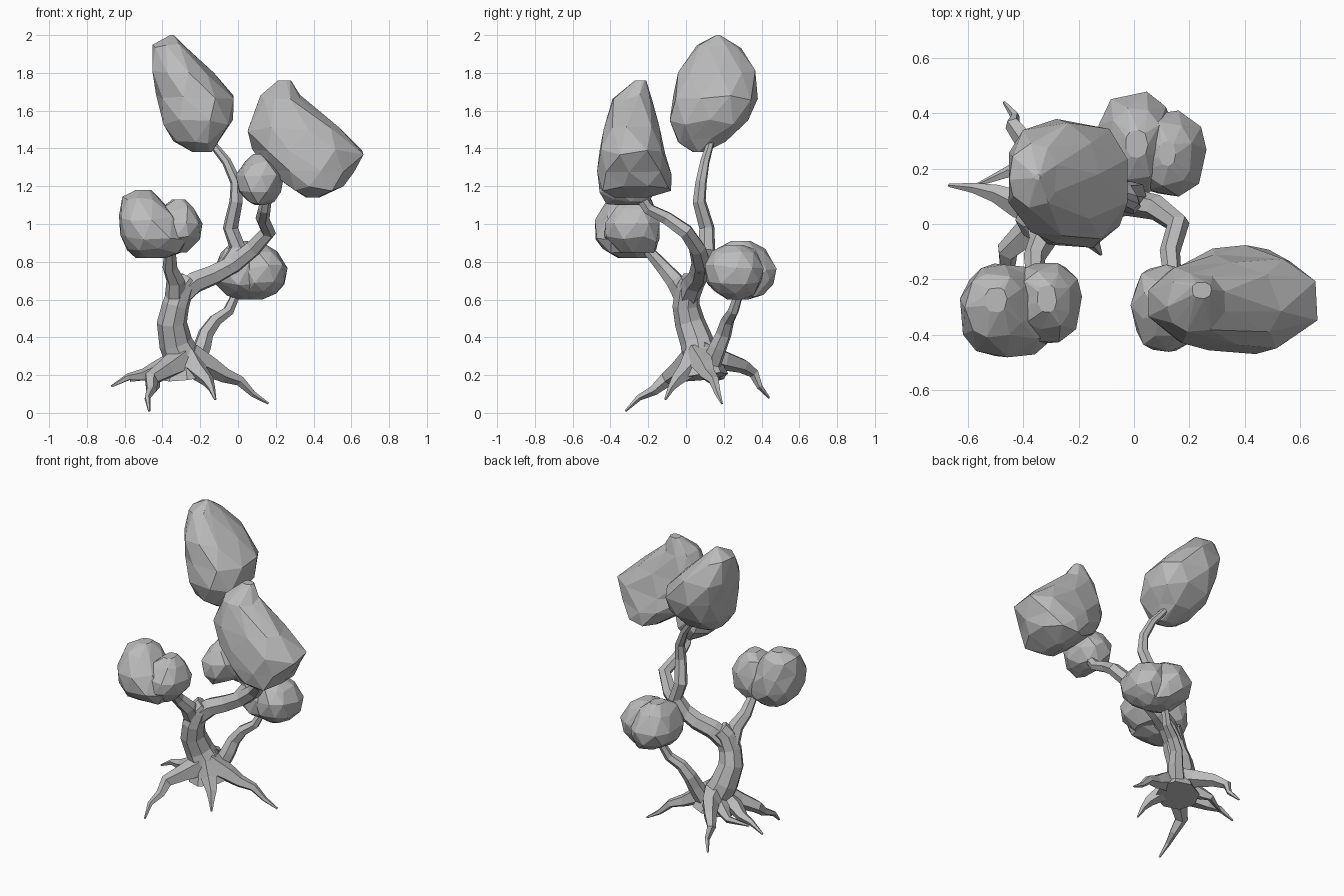
import bpy, bmesh, math, random
from mathutils import Vector

random.seed(4)
cube = bpy.data.objects.get("Cube")
if cube:
    bpy.data.objects.remove(cube)

# One plain grey for the whole tree
grey = bpy.data.materials.new("plain_grey")
grey.use_nodes = True
COLOUR = (0.5, 0.5, 0.5, 1)
grey.diffuse_color = COLOUR
grey.node_tree.nodes["Principled BSDF"].inputs["Base Color"].default_value = COLOUR


def finish(bm, name):
    bmesh.ops.recalc_face_normals(bm, faces=bm.faces)
    mesh = bpy.data.meshes.new(name)
    bm.to_mesh(mesh)
    bm.free()
    mesh.materials.append(grey)
    obj = bpy.data.objects.new(name, mesh)
    bpy.context.collection.objects.link(obj)
    return obj


def skin(bm, rings):
    """Join rings of equal size with quads and cap both ends."""
    n = len(rings[0])
    for low, high in zip(rings, rings[1:]):
        for i in range(n):
            j = (i + 1) % n
            bm.faces.new((low[i], low[j], high[j], high[i]))
    bm.faces.new(rings[0])
    bm.faces.new(rings[-1])


def limb(name, points, thick, thin, sides=6, power=1.0):
    """Tapered tube along a path; rings follow the path without twisting."""
    bm = bmesh.new()
    pts = [Vector(p) for p in points]
    last = len(pts) - 1
    side = None
    rings = []
    for k, p in enumerate(pts):
        along = (pts[min(k + 1, last)] - pts[max(k - 1, 0)]).normalized()
        if side is None:
            side = along.orthogonal()
        side = (side - along * side.dot(along)).normalized()
        other = along.cross(side)
        r = thick + (thin - thick) * (k / last) ** power
        ring = []
        for i in range(sides):
            a = math.tau * i / sides
            ring.append(bm.verts.new(p + r * (side * math.cos(a) + other * math.sin(a))))
        rings.append(ring)
    skin(bm, rings)
    return finish(bm, name)


def full(t):
    """Squares off a sine or cosine a little for a fuller outline."""
    return math.copysign(abs(t) ** 0.85, t)


def clump(name, levels, sides=9):
    """Faceted leaf mass; each level is z, left, right, front, back."""
    bm = bmesh.new()
    rings = []
    for k, (z, x0, x1, y0, y1) in enumerate(levels):
        ring = []
        for i in range(sides):
            a = math.tau * (i + 0.5 * (k % 2) + random.uniform(-0.2, 0.2)) / sides
            x = (x0 + x1) / 2 + 0.51 * (x1 - x0) * full(math.cos(a))
            y = (y0 + y1) / 2 + 0.51 * (y1 - y0) * full(math.sin(a))
            dz = random.uniform(-0.015, 0.015) if 0 < k < len(levels) - 1 else 0
            ring.append(bm.verts.new((x, y, z + dz)))
        rings.append(ring)
    for k, (a, b) in enumerate(zip(rings, rings[1:])):
        for i in range(sides):
            j = (i + 1) % sides
            if k % 2 == 0:
                bm.faces.new((a[i], a[j], b[i]))
                bm.faces.new((a[j], b[j], b[i]))
            else:
                bm.faces.new((a[i], a[j], b[j]))
                bm.faces.new((a[i], b[j], b[i]))
    bm.faces.new(rings[0])
    bm.faces.new(rings[-1])
    return finish(bm, name)


# Leaf clumps
clump("top_clump", [
    (2.0, -.36, -.34, .16, .18), (1.94, -.45, -.28, .06, .29),
    (1.8, -.46, -.13, -.04, .37), (1.67, -.43, -.02, -.07, .38),
    (1.54, -.4, -.03, -.09, .33), (1.44, -.34, -.09, -.04, .22),
    (1.38, -.24, -.14, .04, .1)])
clump("left_large_clump", [
    (1.76, .21, .28, -.27, -.21), (1.67, .12, .33, -.39, -.18),
    (1.5, .05, .53, -.44, -.14), (1.38, .08, .67, -.46, -.11),
    (1.27, .16, .61, -.47, -.08), (1.19, .27, .56, -.46, -.08),
    (1.14, .36, .43, -.38, -.2)])
clump("small_clump", [
    (1.37, .08, .13, -.34, -.27), (1.32, .03, .2, -.41, -.2),
    (1.25, -.01, .24, -.46, -.15), (1.18, 0, .23, -.46, -.15),
    (1.12, .05, .19, -.42, -.2), (1.1, .09, .14, -.36, -.26)], sides=8)
# The two lower clumps are each a big lobe meeting a smaller one
clump("right_clump_main", [
    (1.18, -.54, -.46, -.32, -.23), (1.13, -.61, -.4, -.41, -.18),
    (1.03, -.63, -.33, -.48, -.15), (.93, -.62, -.26, -.48, -.14),
    (.86, -.59, -.29, -.44, -.16), (.82, -.54, -.38, -.36, -.2)])
clump("right_clump_lobe", [
    (1.13, -.35, -.28, -.32, -.22), (1.08, -.41, -.23, -.38, -.17),
    (1.0, -.44, -.19, -.43, -.14), (.92, -.44, -.2, -.43, -.14),
    (.85, -.42, -.27, -.36, -.17)])
clump("back_clump_main", [
    (.91, -.03, .05, .24, .34), (.86, -.09, .1, .16, .42),
    (.77, -.13, .14, .11, .48), (.69, -.12, .15, .12, .46),
    (.63, -.06, .13, .16, .41), (.6, 0, .09, .24, .33)])
clump("back_clump_lobe", [
    (.89, .09, .15, .21, .3), (.85, .02, .21, .14, .37),
    (.77, .0, .26, .1, .41), (.69, .0, .25, .11, .4),
    (.63, .02, .2, .15, .36), (.6, .05, .13, .22, .3)])

# Trunk and branches
limb("trunk", [(-.27, .09, .19), (-.28, .08, .27), (-.33, .06, .37), (-.35, .02, .48),
               (-.33, 0, .57), (-.3, .01, .66), (-.27, .03, .7)], .135, .06, 8, .45)
limb("main_branch", [(-.31, .01, .62), (-.23, .04, .69), (-.13, .07, .73), (-.02, .08, .79),
                     (.08, .06, .87), (.16, 0, .96), (.13, -.1, 1.03),
                     (.14, -.2, 1.08), (.16, -.28, 1.2)], .065, .028)
limb("top_branch", [(-.06, .08, .76), (0, .11, .87), (-.04, .11, .98), (-.01, .07, 1.12),
                    (-.01, .08, 1.22), (-.06, .1, 1.33), (-.14, .13, 1.43)], .052, .02)
limb("right_branch", [(-.33, 0, .6), (-.33, -.06, .7), (-.36, -.12, .77),
                      (-.36, -.2, .86)], .06, .03)
limb("back_branch", [(-.23, .13, .25), (-.19, .17, .35), (-.17, .2, .42), (-.12, .22, .49),
                     (-.05, .25, .54), (-.01, .28, .63)], .055, .024)

# Roots
roots = {
    "right_root": [(-.27, .06, .28), (-.42, .07, .23), (-.5, .11, .2), (-.58, .13, .19), (-.67, .14, .14)],
    "right_fork_root": [(-.28, .08, .27), (-.38, .15, .23), (-.45, .19, .2), (-.57, .14, .17)],
    "front_right_root": [(-.3, .04, .28), (-.38, -.03, .23), (-.46, -.1, .18),
                         (-.46, -.17, .12), (-.48, -.25, .08), (-.47, -.32, .01)],
    "front_root": [(-.26, .05, .28), (-.21, 0, .22), (-.16, -.05, .17), (-.14, -.08, .13), (-.12, -.11, .07)],
    "left_root": [(-.26, .06, .3), (-.14, .1, .24), (-.07, .12, .2), (.01, .15, .17),
                  (.08, .17, .1), (.16, .19, .05)],
    "back_root": [(-.28, .07, .32), (-.32, .2, .28), (-.39, .3, .25), (-.44, .36, .21),
                  (-.43, .39, .14), (-.47, .44, .08)],
}
for name, path in roots.items():
    limb(name, path, .08, .006, 5, .7)
